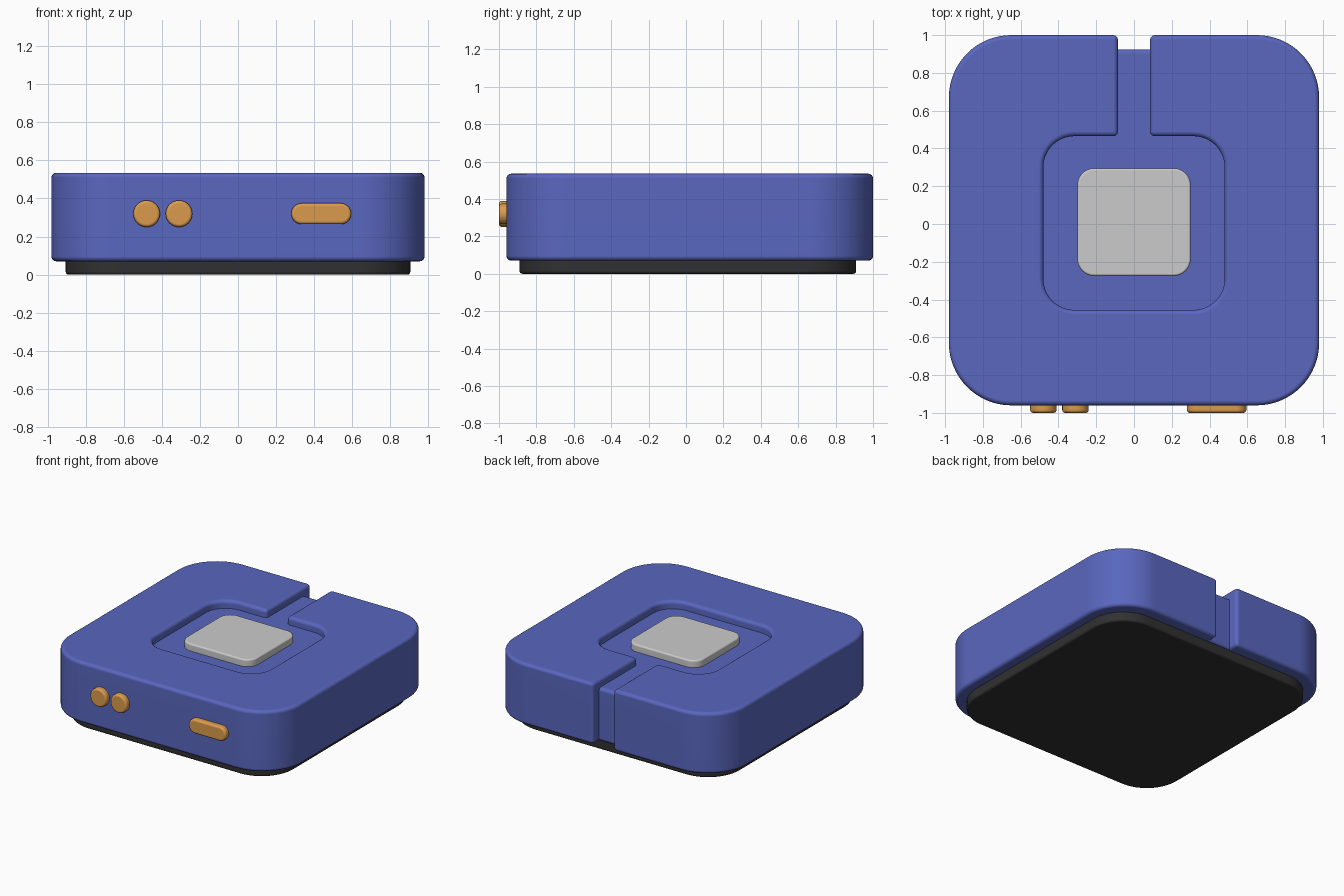
import bpy, bmesh, math
from mathutils import Matrix

if "Cube" in bpy.data.objects:
    bpy.data.objects.remove(bpy.data.objects["Cube"])


def material(name, rgb):
    m = bpy.data.materials.new(name)
    m.diffuse_color = (*rgb, 1)
    m.use_nodes = True
    m.node_tree.nodes["Principled BSDF"].inputs["Base Color"].default_value = m.diffuse_color
    return m


BLUE = material("blue", (0.10, 0.135, 0.52))
BLACK = material("black", (0.03, 0.03, 0.032))
ORANGE = material("orange", (0.71, 0.33, 0.075))


def rounded_rect(x0, x1, y0, y1, r, n=12):
    """Counter-clockwise outline starting at the lower right corner."""
    pts = []
    corners = [(x1 - r, y0 + r, -90), (x1 - r, y1 - r, 0),
               (x0 + r, y1 - r, 90), (x0 + r, y0 + r, 180)]
    for cx, cy, start in corners:
        for i in range(n + 1):
            a = math.radians(start + 90 * i / n)
            p = (cx + r * math.cos(a), cy + r * math.sin(a))
            if not pts or math.dist(p, pts[-1]) > 1e-4:
                pts.append(p)
    if math.dist(pts[0], pts[-1]) < 1e-4:
        pts.pop()
    return pts


def prism(name, outline, z0, z1, mat=None):
    bm = bmesh.new()
    face = bm.faces.new([bm.verts.new((x, y, z0)) for x, y in outline])
    ext = bmesh.ops.extrude_face_region(bm, geom=[face])
    top = [v for v in ext["geom"] if isinstance(v, bmesh.types.BMVert)]
    bmesh.ops.translate(bm, verts=top, vec=(0, 0, z1 - z0))
    bmesh.ops.recalc_face_normals(bm, faces=bm.faces)
    me = bpy.data.meshes.new(name)
    bm.to_mesh(me)
    bm.free()
    ob = bpy.data.objects.new(name, me)
    bpy.context.collection.objects.link(ob)
    if mat:
        me.materials.append(mat)
    return ob


def finish(ob, width, segments=4):
    """Round the sharp outward edges and shade smoothly."""
    bm = bmesh.new()
    bm.from_mesh(ob.data)
    bmesh.ops.remove_doubles(bm, verts=bm.verts, dist=1e-5)
    bmesh.ops.dissolve_limit(bm, angle_limit=math.radians(1),
                             verts=bm.verts, edges=bm.edges)
    bmesh.ops.recalc_face_normals(bm, faces=bm.faces)
    edges = [e for e in bm.edges
             if e.is_convex and e.calc_face_angle(0) > math.radians(40)]
    bmesh.ops.bevel(bm, geom=edges, offset=width, segments=segments,
                    profile=0.5, affect='EDGES', clamp_overlap=False)
    bm.to_mesh(ob.data)
    bm.free()
    bpy.ops.object.select_all(action='DESELECT')
    ob.select_set(True)
    bpy.context.view_layer.objects.active = ob
    bpy.ops.object.shade_smooth_by_angle(angle=math.radians(35))
    wn = ob.modifiers.new("weighted", 'WEIGHTED_NORMAL')
    wn.keep_sharp = True


# Housing with a sunken tray, a channel to the back and a notch down the back
FLOOR, W = 0.475, 0.085
body = prism("housing", rounded_rect(-0.98, 0.98, -0.96, 1.0, 0.33, 16),
             0.07, 0.535, BLUE)
tray = rounded_rect(-0.48, 0.48, -0.455, 0.465, 0.165)
half = len(tray) // 2
keyhole = tray[:half] + [(W, 0.465), (W, 1.1), (-W, 1.1), (-W, 0.465)] + tray[half:]
cutters = [prism("tray_cutter", keyhole, FLOOR, 0.7),
           prism("notch_cutter", [(-W, 0.925), (W, 0.925), (W, 1.1), (-W, 1.1)],
                 -0.1, 0.7)]
for c in cutters:
    mod = body.modifiers.new("cut", 'BOOLEAN')
    mod.operation, mod.solver, mod.object = 'DIFFERENCE', 'EXACT', c
    bpy.context.view_layer.objects.active = body
    bpy.ops.object.modifier_apply(modifier=mod.name)
for c in cutters:
    bpy.data.objects.remove(c)
finish(body, 0.025)

# Rubber foot
foot = prism("foot", rounded_rect(-0.905, 0.905, -0.89, 0.91, 0.27, 16), 0, 0.1, BLACK)
finish(foot, 0.015)

# Raised pad in the tray
pad = prism("pad", rounded_rect(-0.3, 0.3, -0.275, 0.295, 0.09), FLOOR - 0.01, 0.53)
finish(pad, 0.012)

# Front buttons, drawn flat and then turned to face the front
for name, x0, x1, r in [("round_button_left", -0.55, -0.41, 0.07),
                        ("round_button_right", -0.38, -0.24, 0.07),
                        ("long_button", 0.28, 0.595, 0.055)]:
    b = prism(name, rounded_rect(x0, x1, 0.32 - r, 0.32 + r, r), 0.93, 1.0, ORANGE)
    b.data.transform(Matrix.Rotation(math.pi / 2, 4, 'X'))
    finish(b, 0.016)
